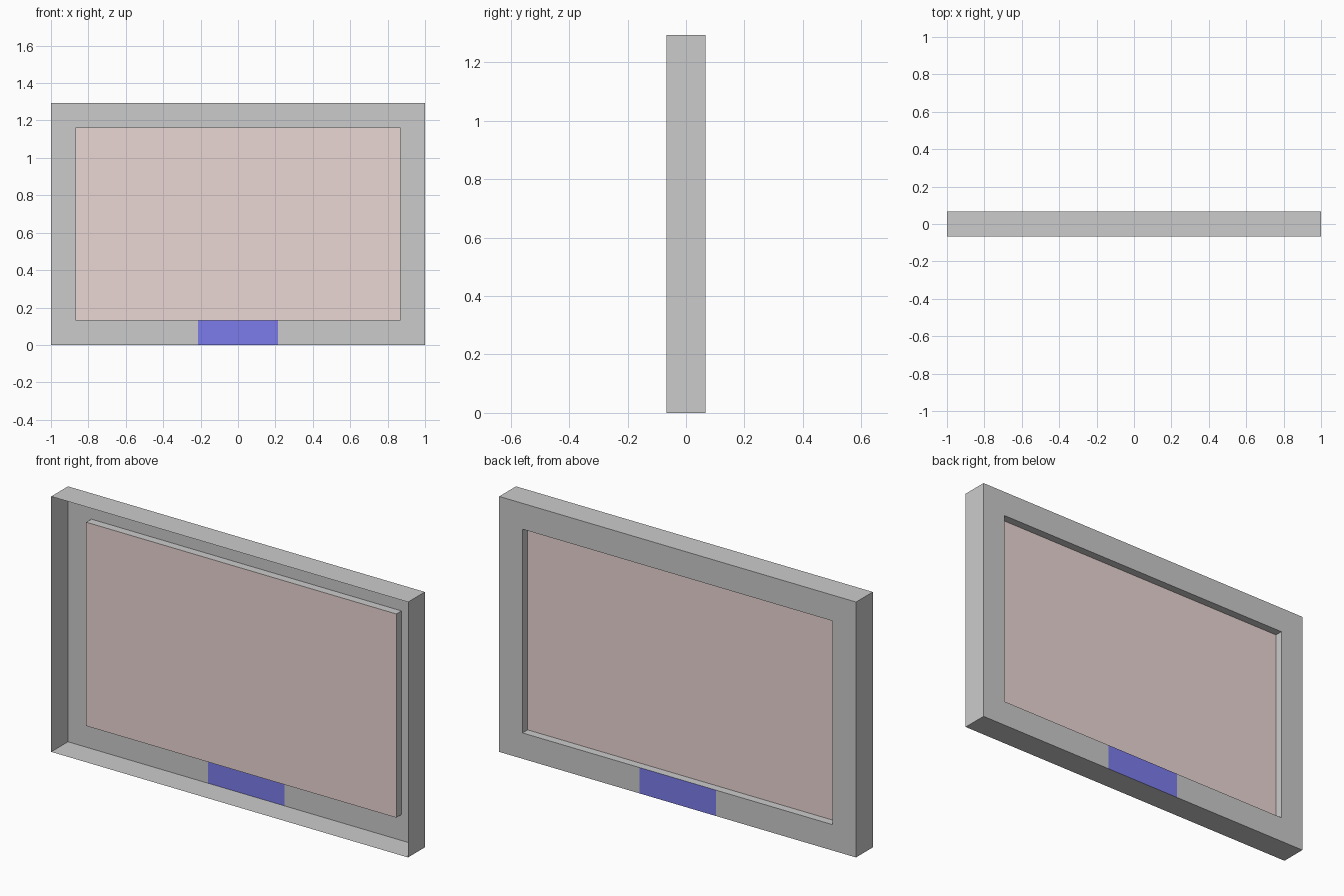
import bpy

if "Cube" in bpy.data.objects:
    bpy.data.objects.remove(bpy.data.objects["Cube"])

W, H, D = 1.0, 1.294, 0.067      # half width, height, half depth
B = 0.131                        # border width
PY = D - 0.041                   # depth position of the raised panel
L = 0.215                        # half width of the blue tab


def material(name, rgb):
    m = bpy.data.materials.new(name)
    m.diffuse_color = (*rgb, 1)
    m.use_nodes = True
    m.node_tree.nodes["Principled BSDF"].inputs["Base Color"].default_value = m.diffuse_color
    return m


def loop(x, z0, z1, y):
    # rectangle corners, counter-clockwise as seen from the front
    return [(-x, y, z0), (x, y, z0), (x, y, z1), (-x, y, z1)]


def sheet(name, verts, faces, mat=None):
    me = bpy.data.meshes.new(name)
    me.from_pydata(verts, [], faces)
    ob = bpy.data.objects.new(name, me)
    bpy.context.collection.objects.link(ob)
    if mat:
        me.materials.append(mat)
    return ob


def tube(name, front, back):
    # four walls joining two rectangles, normals outward
    faces = [(i, i + 4, (i + 1) % 4 + 4, (i + 1) % 4) for i in range(4)]
    ob = sheet(name, front + back, faces)
    ob.data.flip_normals()
    return ob


pink = material("dusty_pink", (0.83, 0.68, 0.655))
blue = material("blue", (0.2, 0.2, 0.83))

# outer rim, open at the front
tube("outer_rim", loop(W, 0, H, -D), loop(W, 0, H, D))

# flat back border, leaving a gap for the blue tab
outer, inner = loop(W, 0, H, D), loop(W - B, B, H - B, D)
tab = loop(L, 0, B, D)
sheet("back_border", outer + inner + tab,
      [(1, 2, 6, 5), (2, 3, 7, 6), (3, 0, 4, 7),
       (0, 8, 11, 4), (9, 1, 5, 10)]).data.flip_normals()

# blue tab at the bottom of the border
sheet("bottom_tab", tab, [(3, 2, 1, 0)], blue)

# panel pushed forward from the border, with its grey sides
tube("panel_sides", loop(W - B, B, H - B, PY), inner)
sheet("panel", loop(W - B, B, H - B, PY), [(0, 1, 2, 3)], pink)
